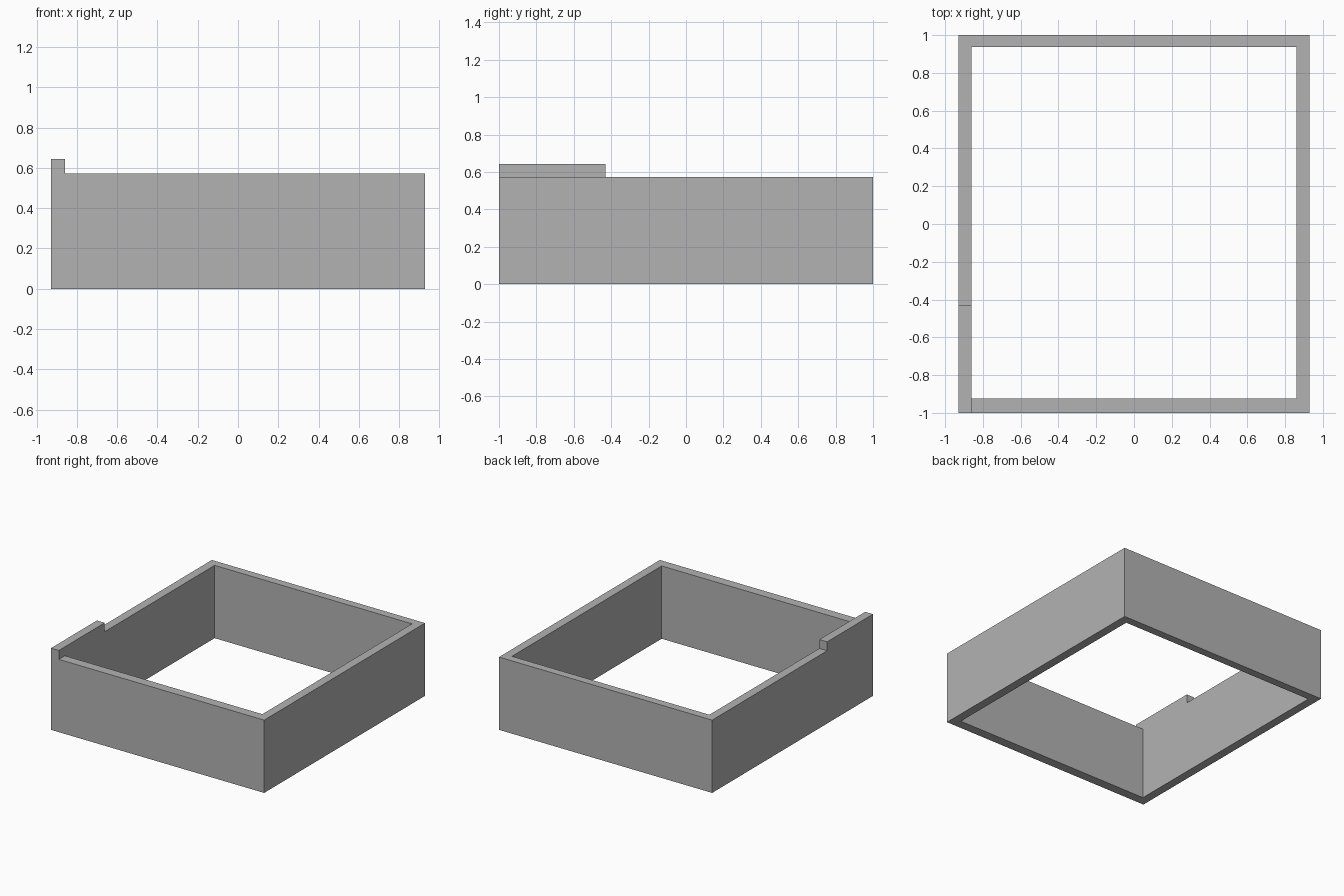
import bpy
import bmesh

if "Cube" in bpy.data.objects:
    bpy.data.objects.remove(bpy.data.objects["Cube"], do_unlink=True)

HALF_X, HALF_Y = 0.928, 1.0
INNER_X, INNER_FRONT, INNER_BACK = 0.86, -0.925, 0.937
WALL_TOP, LIP_TOP, LIP_BACK = 0.573, 0.643, -0.43

grey = bpy.data.materials.new("plain grey")
grey.use_nodes = True
colour = (0.45, 0.45, 0.45, 1)
grey.diffuse_color = colour
grey.node_tree.nodes["Principled BSDF"].inputs["Base Color"].default_value = colour


def finish(name, bm):
    bmesh.ops.recalc_face_normals(bm, faces=bm.faces)
    mesh = bpy.data.meshes.new(name)
    bm.to_mesh(mesh)
    bm.free()
    mesh.materials.append(grey)
    obj = bpy.data.objects.new(name, mesh)
    bpy.context.collection.objects.link(obj)
    return obj


def rectangle(bm, x0, x1, y0, y1, z):
    corners = [(x0, y0), (x1, y0), (x1, y1), (x0, y1)]
    return [bm.verts.new((x, y, z)) for x, y in corners]


def raise_faces(bm, faces, height):
    result = bmesh.ops.extrude_face_region(bm, geom=faces, use_keep_orig=True)
    verts = [g for g in result["geom"] if isinstance(g, bmesh.types.BMVert)]
    bmesh.ops.translate(bm, verts=verts, vec=(0, 0, height))


# Open rectangular frame with a mitred ring at the base, raised into walls
bm = bmesh.new()
outer = rectangle(bm, -HALF_X, HALF_X, -HALF_Y, HALF_Y, 0)
inner = rectangle(bm, -INNER_X, INNER_X, INNER_FRONT, INNER_BACK, 0)
ring = []
for i in range(4):
    j = (i + 1) % 4
    ring.append(bm.faces.new((outer[i], outer[j], inner[j], inner[i])))
raise_faces(bm, ring, WALL_TOP)
finish("frame_walls", bm)

# Raised lip on the front part of the right wall, open underneath
bm = bmesh.new()
base = bm.faces.new(rectangle(bm, -HALF_X, -INNER_X, -HALF_Y, LIP_BACK, WALL_TOP))
raise_faces(bm, [base], LIP_TOP - WALL_TOP)
bm.normal_update()
bottom = [f for f in bm.faces if all(abs(v.co.z - WALL_TOP) < 0.001 for v in f.verts)]
bmesh.ops.delete(bm, geom=bottom, context="FACES_ONLY")
finish("right_wall_lip", bm)
